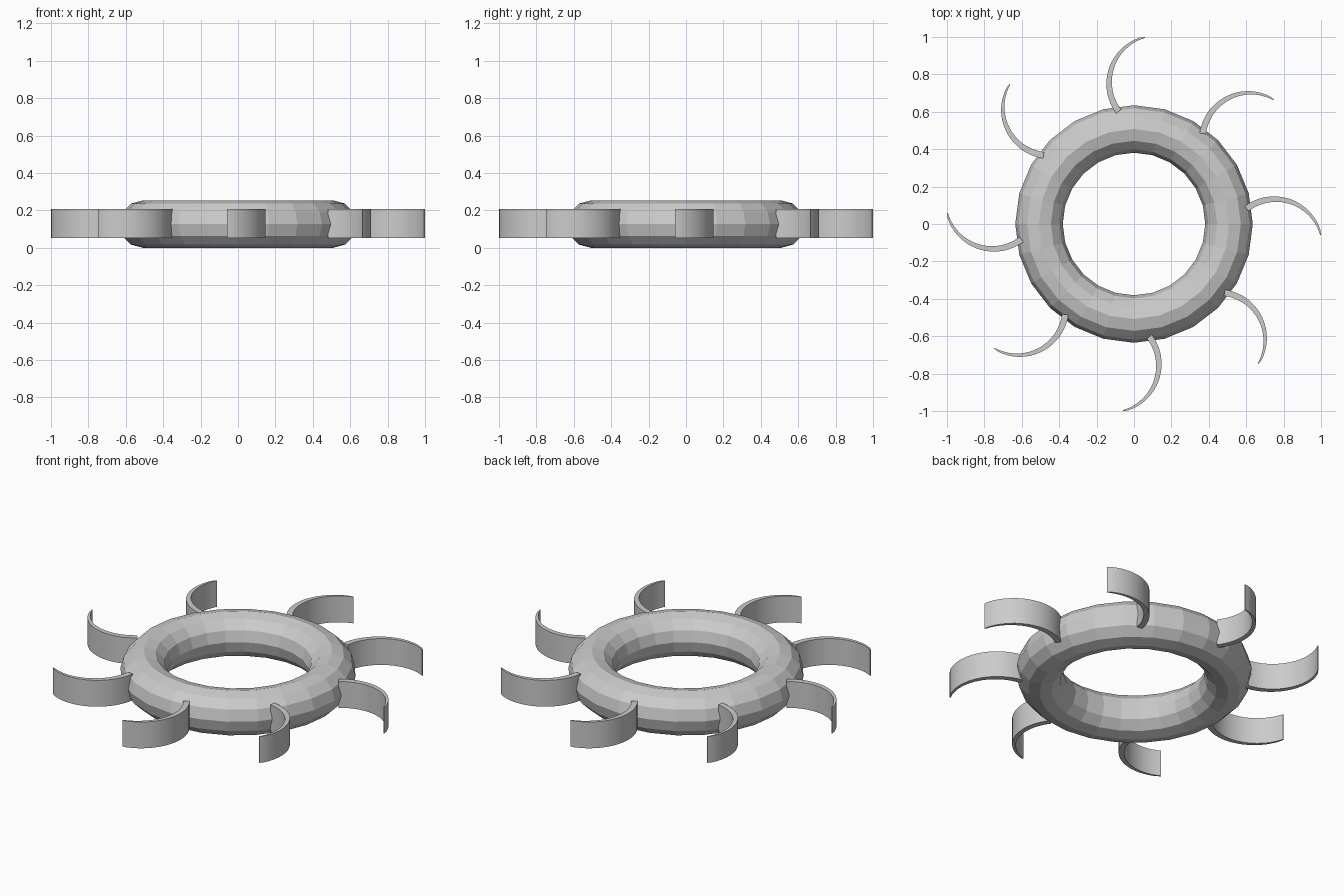
import bpy, bmesh
from math import sin, cos, pi, radians

if "Cube" in bpy.data.objects:
    bpy.data.objects.remove(bpy.data.objects["Cube"])

# Faceted ring
bpy.ops.mesh.primitive_torus_add(major_segments=24, minor_segments=12,
                                 major_radius=0.508, minor_radius=0.127,
                                 location=(0, 0, 0.127))
bpy.context.object.name = "ring"


def make_blade(index):
    """Curved, tapering strip swept along a circular arc."""
    cx, cy, r, steps = 0.754, -0.12, 0.253, 20
    z0, z1 = 0.052, 0.208
    turn = index * pi / 4
    bm = bmesh.new()
    sections = []
    for i in range(steps + 1):
        t = i / steps
        a = radians(127 + (14 - 127) * t)
        half = 0.017 - 0.013 * t ** 1.5
        sec = []
        for rad, z in ((r - half, z0), (r + half, z0), (r + half, z1), (r - half, z1)):
            x, y = min(cx + rad * cos(a), 1.0), cy + rad * sin(a)
            sec.append(bm.verts.new((x * cos(turn) - y * sin(turn),
                                     x * sin(turn) + y * cos(turn), z)))
        sections.append(sec)
    for s, e in zip(sections, sections[1:]):
        for k in range(4):
            n = (k + 1) % 4
            bm.faces.new((s[k], s[n], e[n], e[k]))
    bm.faces.new(sections[0])
    bm.faces.new(sections[-1])
    bmesh.ops.recalc_face_normals(bm, faces=bm.faces)
    mesh = bpy.data.meshes.new("blade")
    bm.to_mesh(mesh)
    bm.free()
    obj = bpy.data.objects.new(f"blade_{index + 1}", mesh)
    bpy.context.collection.objects.link(obj)
    bpy.ops.object.select_all(action='DESELECT')
    obj.select_set(True)
    bpy.context.view_layer.objects.active = obj
    bpy.ops.object.shade_smooth_by_angle(angle=radians(30))


# Eight curved blades around the ring
for i in range(8):
    make_blade(i)
